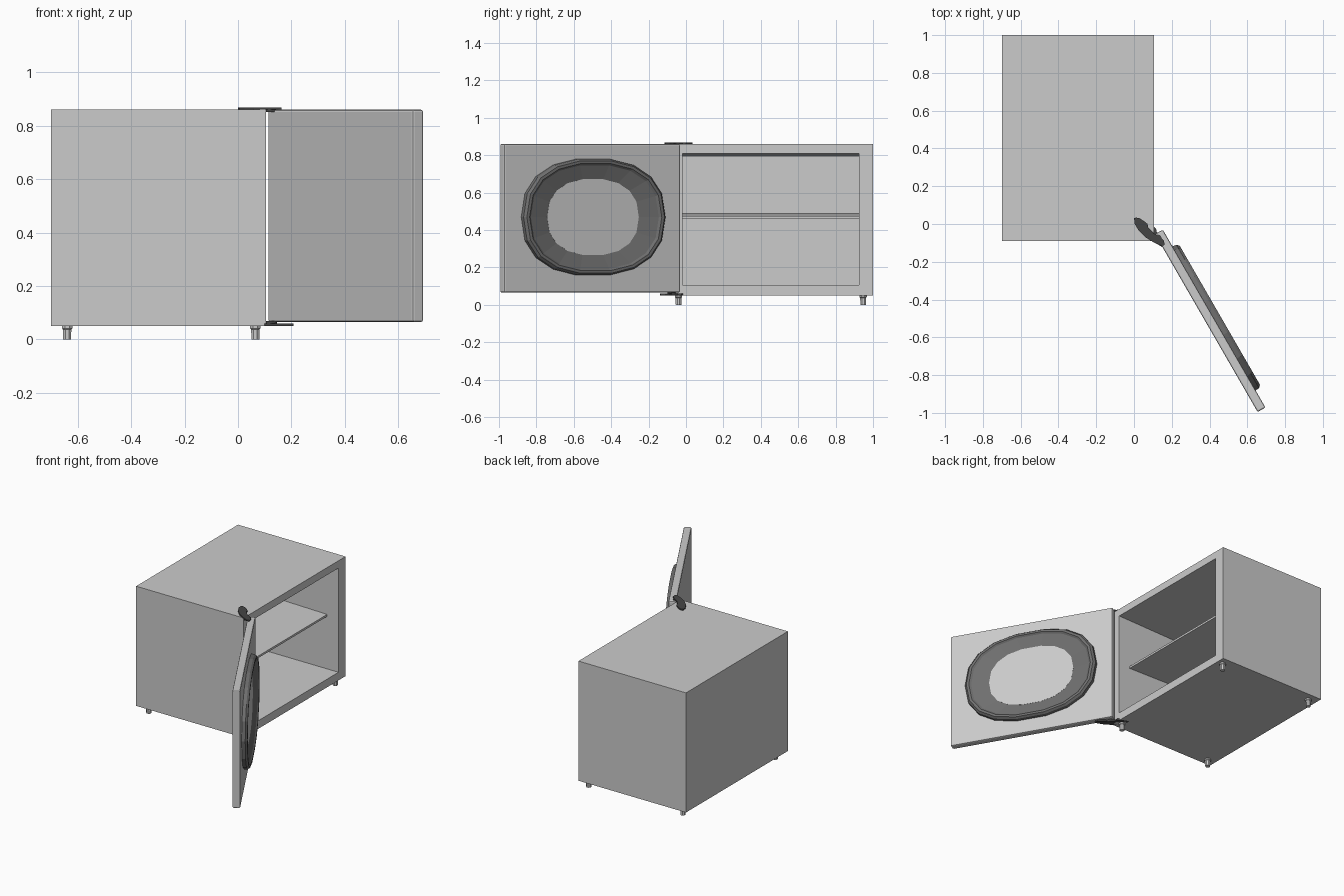
import bpy, bmesh, math
from mathutils import Matrix, Vector

if "Cube" in bpy.data.objects:
    bpy.data.objects.remove(bpy.data.objects["Cube"])


def material(name, v):
    m = bpy.data.materials.new(name)
    m.diffuse_color = (v, v, v, 1)
    m.use_nodes = True
    m.node_tree.nodes["Principled BSDF"].inputs["Base Color"].default_value = m.diffuse_color
    return m


RUBBER = material("dark_rubber", 0.16)
METAL = material("dark_metal", 0.06)
DOOR_FRAME = Matrix.Translation((0.111, -0.054, 0)) @ Matrix.Rotation(math.radians(-60), 4, 'Z')


def finish(bm, name, mat=None, frame=None, recalc=True):
    if recalc:
        bmesh.ops.recalc_face_normals(bm, faces=bm.faces)
    me = bpy.data.meshes.new(name)
    bm.to_mesh(me)
    bm.free()
    ob = bpy.data.objects.new(name, me)
    bpy.context.collection.objects.link(ob)
    if mat:
        me.materials.append(mat)
    if frame:
        ob.matrix_world = frame
    return ob


def box(lo, hi):
    bm = bmesh.new()
    lo, hi = Vector(lo), Vector(hi)
    size = hi - lo
    bmesh.ops.create_cube(bm, size=1, matrix=Matrix.Translation((lo + hi) / 2) @ Matrix.Diagonal((*size, 1)))
    return bm


def loft(rings, cap_start=False, cap_end=False):
    bm = bmesh.new()
    loops = [[bm.verts.new(p) for p in r] for r in rings]
    n = len(loops[0])
    for a, b in zip(loops, loops[1:]):
        for i in range(n):
            j = (i + 1) % n
            bm.faces.new((a[i], a[j], b[j], b[i]))
    if cap_start:
        bm.faces.new(loops[0][::-1])
    if cap_end:
        bm.faces.new(loops[-1])
    return bm


# Cabinet shell, open on the +x side with a cavity narrowing slightly to the back
bm = box((-0.70, -0.09, 0.05), (0.105, 1.0, 0.86))
face = max(bm.faces, key=lambda f: f.calc_center_median().x)
for x, top in ((0.105, 0.81), (-0.64, 0.792)):
    bmesh.ops.inset_individual(bm, faces=[face], thickness=0.03)
    mid = face.calc_center_median()
    for v in face.verts:
        v.co = (x, -0.02 if v.co.y < mid.y else 0.925, 0.105 if v.co.z < mid.z else top)
finish(bm, "cabinet")

# Shelf, set back from the opening and rising a little to the rear
bm = box((-0.64, -0.02, 0.46), (0.02, 0.925, 0.474))
for v in bm.verts:
    if v.co.x < 0:
        v.co.z += 0.013
finish(bm, "shelf")

# Feet with a wider collar
for i, x in enumerate((-0.64, 0.065)):
    for j, y in enumerate((-0.04, 0.947)):
        rings = [[(x + r * math.cos(math.tau * (k + 0.5) / 8), y + r * math.sin(math.tau * (k + 0.5) / 8), z)
                  for k in range(8)]
                 for r, z in ((0.016, 0), (0.017, 0.037), (0.021, 0.041), (0.021, 0.051))]
        finish(loft(rings, True, True), f"foot_{i}{j}")

# Open door slab with softened edges
bm = box((0, 0, 0.065), (1.087, 0.048, 0.86))
bmesh.ops.bevel(bm, geom=bm.edges[:], offset=0.008, segments=2, profile=0.5, affect='EDGES')
finish(bm, "door", frame=DOOR_FRAME)


# Oval door liner
def oval(rx, rz, h, n=18, p=0.85):
    pts = []
    for k in range(n):
        c, s = math.cos(math.tau * k / n), math.sin(math.tau * k / n)
        pts.append((0.543 + rx * math.copysign(abs(c) ** p, c), 0.048 + h,
                    0.469 + rz * math.copysign(abs(s) ** p, s)))
    return pts


rim = [(0.44, 0.315, -0.002), (0.438, 0.313, 0.022), (0.425, 0.304, 0.035), (0.408, 0.290, 0.035),
       (0.395, 0.280, 0.026), (0.282, 0.204, 0.005), (0.282, 0.204, -0.002)]
finish(loft([oval(*r) for r in rim]), "door_liner_ring", RUBBER, DOOR_FRAME)
finish(loft([oval(0.283, 0.205, -0.002), oval(0.283, 0.205, 0.006)], True, True),
       "door_liner_panel", frame=DOOR_FRAME)

# Crescent hinge plates above and below the door, with pins
CRESCENT = [(0.0, 0.03), (0.004, 0.0), (0.025, -0.035), (0.06, -0.07), (0.105, -0.098), (0.145, -0.114),
            (0.163, -0.112), (0.158, -0.088), (0.135, -0.066), (0.105, -0.05), (0.09, -0.032), (0.075, -0.018),
            (0.072, 0.0), (0.055, 0.014), (0.03, 0.03), (0.012, 0.034)]
for name, dx, dy, z0, z1 in (("top", 0, 0, 0.86, 0.868), ("bottom", 0.045, -0.025, 0.05, 0.06)):
    rings = [[(x + dx, y + dy, z) for x, y in CRESCENT] for z in (z0, z1)]
    finish(loft(rings, True, True), f"{name}_hinge_plate", METAL)
for name, z in (("top", 0.857), ("bottom", 0.062)):
    bm = bmesh.new()
    bmesh.ops.create_cone(bm, cap_ends=True, segments=12, radius1=0.022, radius2=0.022, depth=0.012,
                          matrix=Matrix.Translation((0.125, -0.078, z)))
    finish(bm, f"{name}_hinge_pin", METAL)
